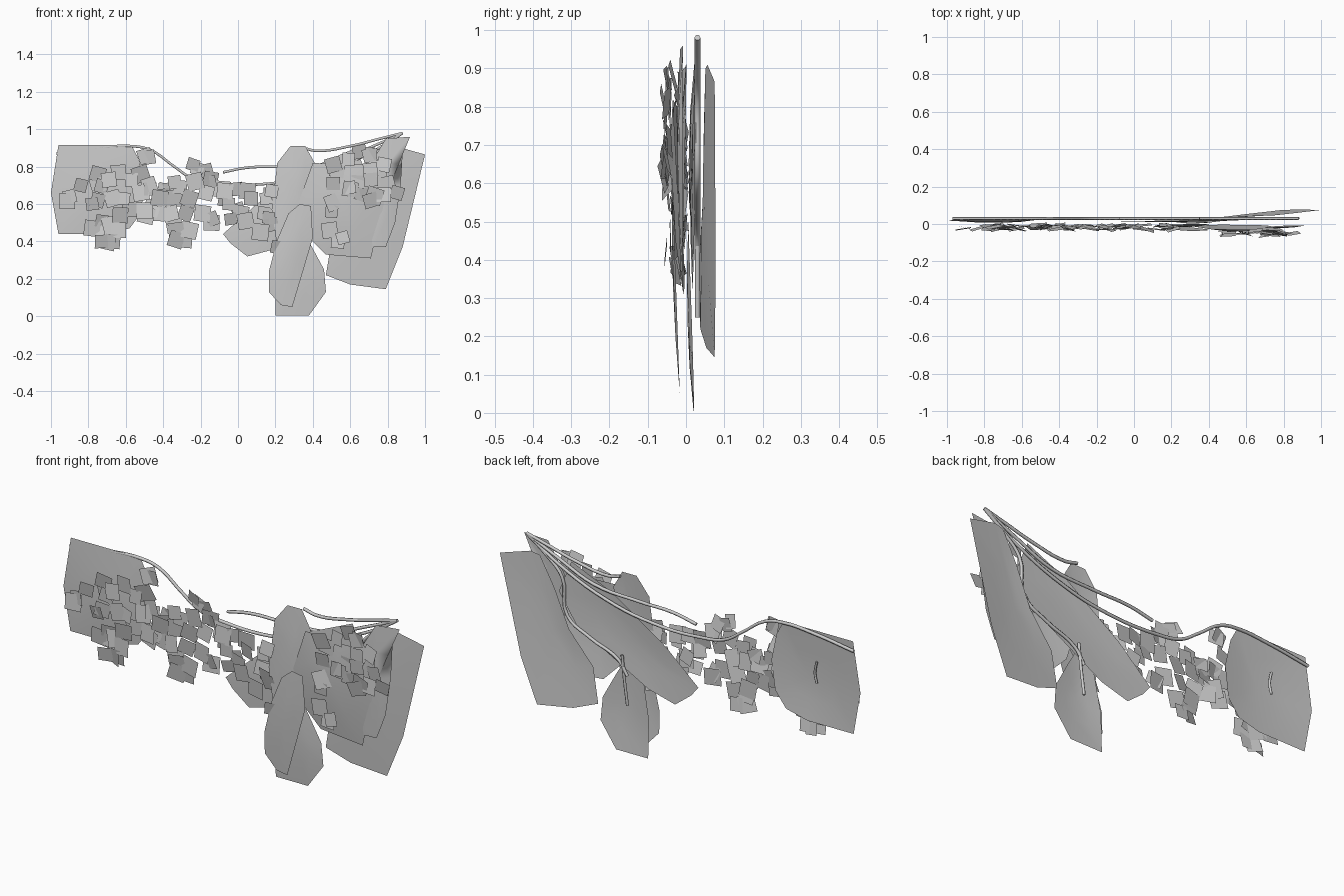
import bpy, bmesh, math, random
from mathutils import Vector, Matrix

if "Cube" in bpy.data.objects:
    bpy.data.objects.remove(bpy.data.objects["Cube"])

random.seed(4)


def finish(name, bm):
    mesh = bpy.data.meshes.new(name)
    bm.to_mesh(mesh)
    bm.free()
    ob = bpy.data.objects.new(name, mesh)
    bpy.context.collection.objects.link(ob)
    return ob


def big_leaf(name, outline, y, slope_x=0.0, slope_z=0.0, bulge=-0.01):
    """Gently cupped leaf card from an (x, z) outline."""
    bm = bmesh.new()
    n = len(outline)
    cx = sum(p[0] for p in outline) / n
    cz = sum(p[1] for p in outline) / n
    rings = []
    for t in (1.0, 0.5):
        ring = []
        for x, z in outline:
            dx, dz = (x - cx) * t, (z - cz) * t
            yy = y + slope_x * dx + slope_z * dz + bulge * (1 - t * t)
            ring.append(bm.verts.new((cx + dx, yy, cz + dz)))
        rings.append(ring)
    mid = bm.verts.new((cx, y + bulge, cz))
    for i in range(n):
        j = (i + 1) % n
        bm.faces.new((rings[0][i], rings[0][j], rings[1][j], rings[1][i]))
        bm.faces.new((rings[1][i], rings[1][j], mid))
    bmesh.ops.recalc_face_normals(bm, faces=bm.faces)
    for f in bm.faces:
        f.smooth = True
    return finish(name, bm)


def stem(name, pts, r=0.008):
    cu = bpy.data.curves.new(name, 'CURVE')
    cu.dimensions = '3D'
    cu.bevel_depth = r
    cu.bevel_resolution = 1
    cu.use_fill_caps = True
    cu.resolution_u = 5
    sp = cu.splines.new('BEZIER')
    sp.bezier_points.add(len(pts) - 1)
    for b, p in zip(sp.bezier_points, pts):
        b.co = p
        b.handle_left_type = b.handle_right_type = 'AUTO'
    ob = bpy.data.objects.new(name, cu)
    bpy.context.collection.objects.link(ob)


def small_leaves(name, centres, y, spread):
    """Cluster of little square leaves, some doubled; centres are (x, z) pairs."""
    bm = bmesh.new()
    for k, (x, z) in enumerate(centres):
        for twin in range(1 + (k % 3 == 0)):
            s = random.uniform(0.032, 0.045)
            rot = (Matrix.Rotation(random.uniform(-0.3, 0.3), 3, 'Z')
                   @ Matrix.Rotation(random.uniform(-0.15, 0.25), 3, 'X')
                   @ Matrix.Rotation(random.uniform(-0.35, 0.35), 3, 'Y'))
            c = Vector((x + twin * random.uniform(-.03, .03),
                        y + random.uniform(-spread, spread),
                        z + twin * random.uniform(-.03, .03)))
            bm.faces.new([bm.verts.new(c + rot @ Vector((a * s, 0, b * s)))
                          for a, b in ((-1, -1), (1, -1), (1, 1), (-1, 1))])
    return finish(name, bm)


# Large leaves
big_leaf("left_leaf", [(-.96, .915), (-.57, .915), (-.53, .84), (-.5, .7), (-.52, .55),
                       (-.58, .47), (-.7, .44), (-.96, .44), (-1, .66)], 0.022, 0.01, 0.01, -0.015)
big_leaf("right_back_leaf", [(1, .865), (.84, .91), (.79, .9), (.71, .75), (.63, .56), (.5, .4),
                             (.47, .22), (.6, .17), (.79, .145), (.88, .37)],
         0.055, 0.11, -0.032, -0.008)
big_leaf("diagonal_leaf", [(-.08, .44), (-.04, .39), (.05, .32), (.2, .36), (.6, .58),
                           (.7, .73), (.63, .9), (.4, .8), (.1, .6)], 0.02, 0.015, 0.0, -0.008)
big_leaf("middle_leaf", [(.28, .91), (.36, .91), (.41, .82), (.39, .66), (.38, .5), (.3, .4),
                         (.21, .37), (.18, .57), (.21, .82)], -0.005, 0.02, 0.02, -0.01)
big_leaf("lower_leaf", [(.2, .005), (.38, .005), (.47, .13), (.46, .25), (.39, .38), (.32, .5),
                        (.24, .42), (.2, .2)], 0.014, 0.01, -0.03, -0.01)
big_leaf("lower_front_leaf", [(.39, .59), (.33, .6), (.27, .55), (.21, .41), (.165, .24),
                              (.165, .13), (.23, .06), (.29, .05), (.35, .25), (.4, .42)],
         -0.026, 0.0, -0.035, -0.008)
big_leaf("right_front_leaf", [(.4, .82), (.6, .81), (.8, .82), (.78, .6), (.71, .31),
                              (.47, .33), (.38, .42), (.32, .6)], -0.018, -0.02, -0.05, -0.02)
big_leaf("right_side_leaf", [(.92, .96), (.79, .95), (.7, .8), (.7, .55), (.72, .37), (.79, .37),
                             (.84, .5), (.87, .7), (.88, .87)], -0.012, 0.06, -0.01, -0.01)

# Small leaf clusters
small_leaves("left_small_leaves", [
    (-.9, .64), (-.84, .7), (-.75, .76), (-.75, .7), (-.69, .73), (-.64, .77), (-.48, .85), (-.57, .73),
    (-.52, .76), (-.75, .62), (-.67, .63), (-.61, .63), (-.47, .68), (-.52, .66), (-.46, .58),
    (-.42, .63), (-.78, .47), (-.73, .51), (-.68, .49), (-.63, .54), (-.73, .4), (-.67, .4),
    (-.64, .46), (-.58, .57), (-.49, .54), (-.43, .55)], -0.018, 0.012)
small_leaves("centre_left_small_leaves", [
    (-.39, .68), (-.34, .63), (-.36, .55), (-.31, .69), (-.26, .63), (-.28, .55), (-.33, .46),
    (-.26, .46), (-.28, .4), (-.24, .81), (-.17, .78), (-.23, .72), (-.15, .72), (-.17, .66),
    (-.19, .55), (-.14, .52), (-.33, .41)], -0.018, 0.012)
small_leaves("centre_right_small_leaves", [
    (-.07, .67), (-.01, .68), (.05, .67), (-.05, .6), (.07, .63), (.15, .63), (0, .57),
    (-.04, .52), (.04, .51), (.14, .55), (.18, .49), (.12, .45), (.18, .67), (.21, .37)],
    -0.018, 0.012)
small_leaves("right_small_leaves", [
    (.51, .81), (.59, .84), (.65, .88), (.71, .87), (.78, .81), (.51, .71), (.6, .68), (.64, .72),
    (.71, .73), (.66, .65), (.78, .65), (.85, .66), (.71, .62), (.51, .61), (.5, .56),
    (.56, .42), (.49, .46), (.8, .71), (.72, .8)], -0.048, 0.014)

# Stems meeting at the upper right
Y = 0.03
tip = (.88, Y, .98)
stem("long_stem", [(-.97, Y, .87), (-.75, Y, .9), (-.57, Y, .91), (-.47, Y, .89), (-.34, Y, .8),
                   (-.24, Y, .735), (-.1, Y, .71), (.17, Y, .71), (.43, Y, .76), (.7, Y, .87), tip])
stem("middle_stem", [(-.08, Y, .77), (.05, Y, .795), (.25, Y, .8), (.5, Y, .82), (.7, Y, .9), tip])
stem("upper_stem", [(.35, Y, .9), (.42, Y, .885), (.6, Y, .91), (.76, Y, .95), tip])
stem("hanging_stem", [tip, (.77, Y, .9), (.68, Y, .81), (.65, Y, .62), (.52, Y, .54),
                      (.36, Y, .47), (.31, Y, .4)])
stem("hanging_twig", [(.34, Y, .5), (.33, Y, .4), (.31, Y, .25)], 0.007)
stem("left_twig", [(-.76, Y, .76), (-.75, Y, .7), (-.76, Y, .65)], 0.006)
